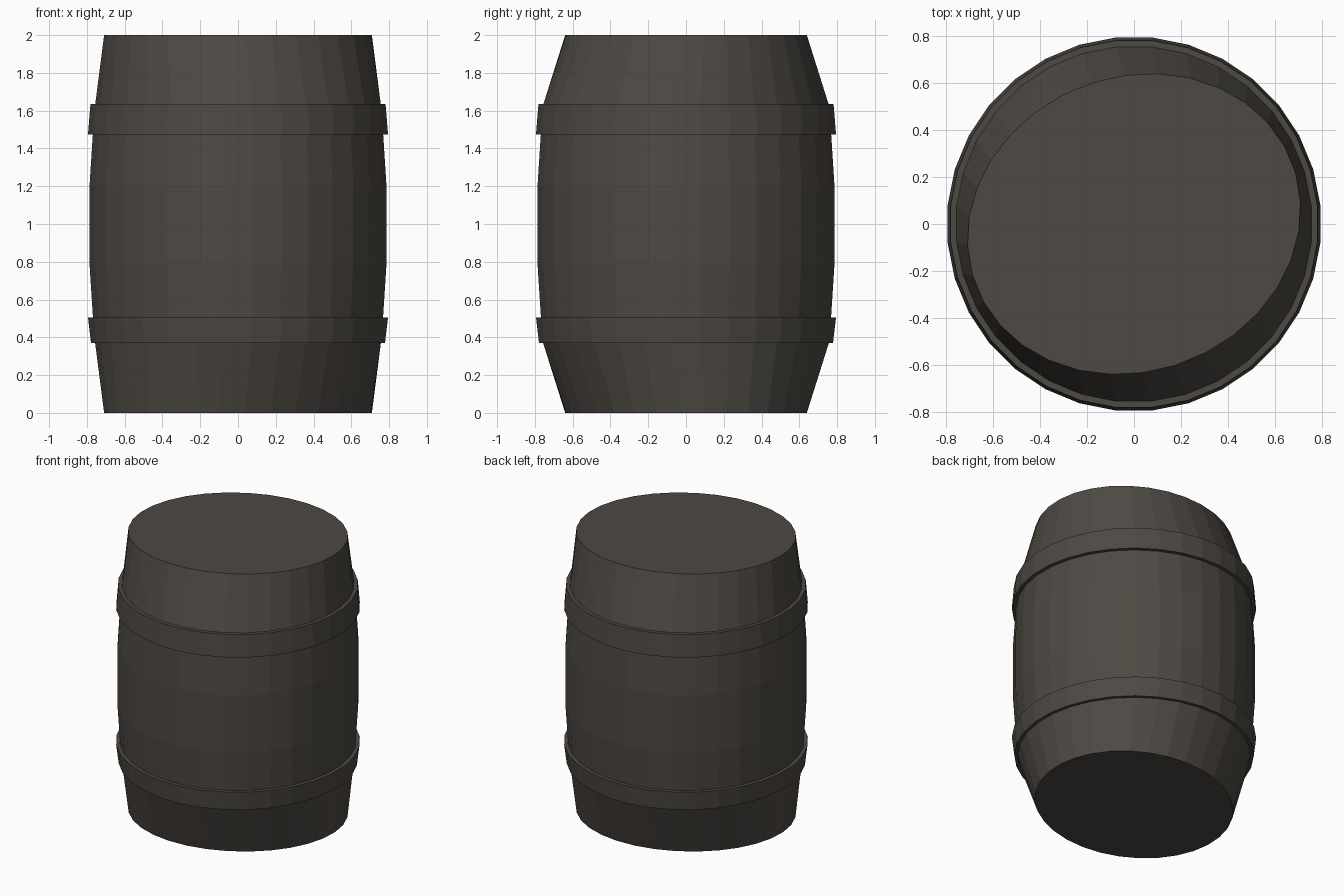
import bpy, bmesh, math

if "Cube" in bpy.data.objects:
    bpy.data.objects.remove(bpy.data.objects["Cube"])

SIDES = 32
TILT = math.radians(22)


def material(name, color):
    m = bpy.data.materials.new(name)
    m.diffuse_color = (*color, 1)
    m.use_nodes = True
    m.node_tree.nodes["Principled BSDF"].inputs["Base Color"].default_value = m.diffuse_color
    return m


wood = material("dark weathered wood", (0.075, 0.066, 0.056))


def circle(r, z):
    angles = [(i + 0.5) * math.tau / SIDES for i in range(SIDES)]
    return [(r * math.cos(a), r * math.sin(a), z) for a in angles]


def oval(ra, rb, z):
    """Circle squashed across a slanted axis."""
    c, s = math.cos(TILT), math.sin(TILT)
    points = []
    for x, y, _ in circle(1, 0):
        u, v = ra * (x * c + y * s), rb * (y * c - x * s)
        points.append((u * c - v * s, u * s + v * c, z))
    return points


def loft(name, rings, mat, closed=False):
    """Skin rings into a shell; closed joins last to first, else caps the ends."""
    bm = bmesh.new()
    loops = [[bm.verts.new(p) for p in ring] for ring in rings]
    pairs = list(zip(loops, loops[1:]))
    if closed:
        pairs.append((loops[-1], loops[0]))
    else:
        bm.faces.new(loops[0])
        bm.faces.new(loops[-1])
    for a, b in pairs:
        for i in range(SIDES):
            j = (i + 1) % SIDES
            bm.faces.new((a[i], a[j], b[j], b[i]))
    bmesh.ops.recalc_face_normals(bm, faces=bm.faces)
    me = bpy.data.meshes.new(name)
    bm.to_mesh(me)
    bm.free()
    me.materials.append(mat)
    ob = bpy.data.objects.new(name, me)
    bpy.context.collection.objects.link(ob)
    return ob


# Barrel body: round belly tapering to slanted oval ends
belly = [(0.76, 0.37), (0.772, 0.51), (0.79, 0.79), (0.79, 1.20),
         (0.772, 1.48), (0.76, 1.63)]
loft("barrel_body",
     [oval(0.7225, 0.626, 0)] + [circle(r, z) for r, z in belly]
     + [oval(0.7225, 0.626, 2)], wood)

# Two hoops around the belly
for name, z0, z1, r0, r1 in (("lower_hoop", 0.37, 0.505, 0.782, 0.798),
                             ("upper_hoop", 1.475, 1.635, 0.798, 0.785)):
    loft(name, [circle(r0, z0), circle(r1, z1),
                circle(r1 - 0.035, z1), circle(r0 - 0.035, z0)], wood, closed=True)
